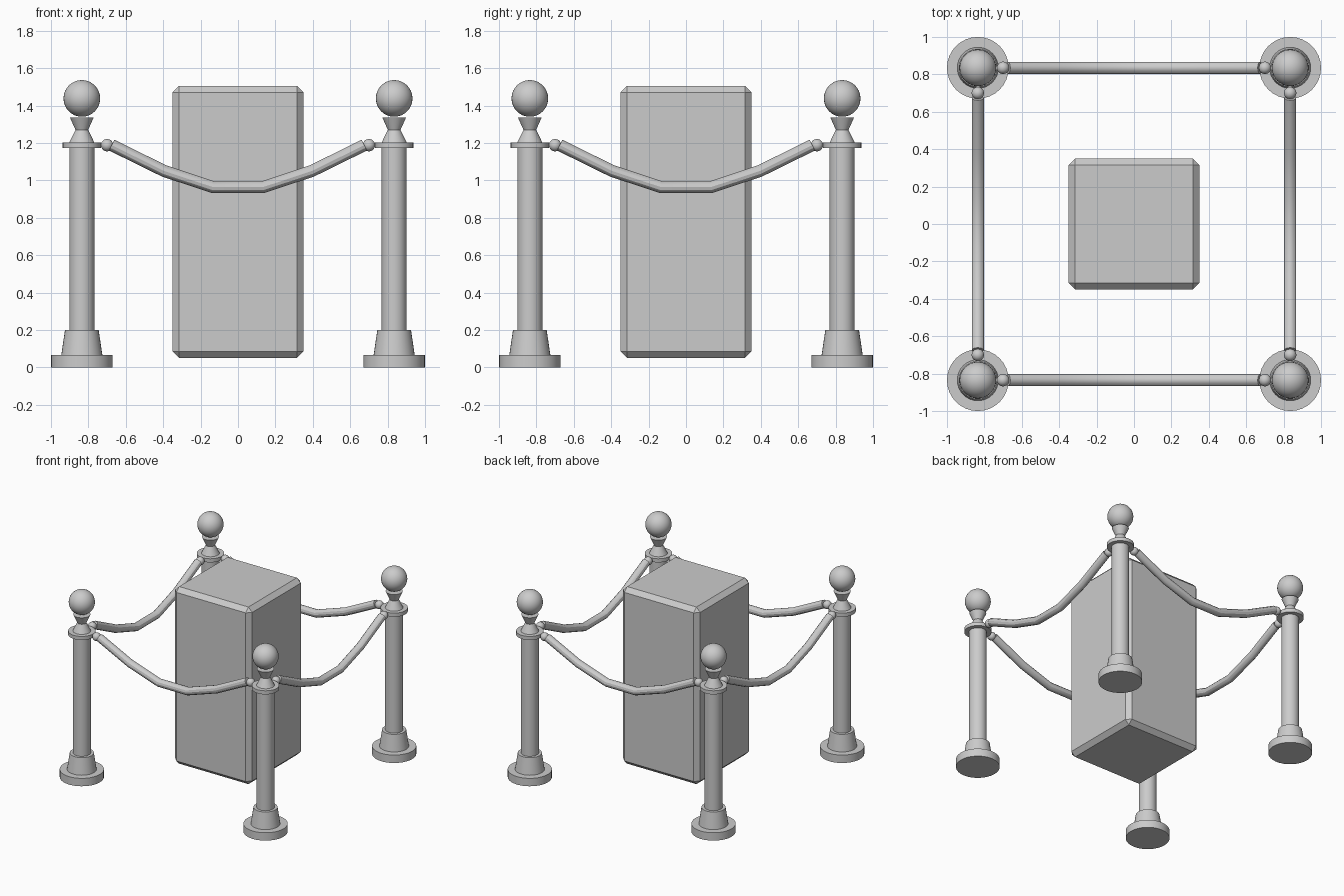
import bpy
import bmesh
from math import pi, radians
from mathutils import Matrix, Vector

cube = bpy.data.objects.get("Cube")
if cube:
    bpy.data.objects.remove(cube, do_unlink=True)

grey = bpy.data.materials.new("plain_grey")
grey.use_nodes = True
COLOUR = (0.6, 0.6, 0.6, 1)
grey.diffuse_color = COLOUR
grey.node_tree.nodes["Principled BSDF"].inputs["Base Color"].default_value = COLOUR

POST = 0.835


def finish(name, bm, smooth=True):
    """Turn a bmesh into a shaded, coloured object."""
    mesh = bpy.data.meshes.new(name)
    bmesh.ops.recalc_face_normals(bm, faces=bm.faces)
    bm.to_mesh(mesh)
    bm.free()
    obj = bpy.data.objects.new(name, mesh)
    bpy.context.collection.objects.link(obj)
    mesh.materials.append(grey)
    if smooth:
        bpy.ops.object.select_all(action="DESELECT")
        obj.select_set(True)
        bpy.context.view_layer.objects.active = obj
        bpy.ops.object.shade_smooth_by_angle(angle=radians(30))
    return obj


def lathe(name, profile, x, y):
    """Revolve (radius, height) points around a vertical axis."""
    bm = bmesh.new()
    verts = [bm.verts.new((r, 0, z)) for r, z in profile]
    edges = [bm.edges.new(pair) for pair in zip(verts, verts[1:])]
    bmesh.ops.spin(bm, geom=verts + edges, cent=(0, 0, 0), axis=(0, 0, 1),
                   angle=2 * pi, steps=32)
    bmesh.ops.remove_doubles(bm, verts=bm.verts, dist=0.0001)
    bmesh.ops.translate(bm, verts=bm.verts, vec=(x, y, 0))
    return finish(name, bm)


def ball(name, radius, location):
    bm = bmesh.new()
    bmesh.ops.create_uvsphere(bm, u_segments=32, v_segments=16, radius=radius,
                              matrix=Matrix.Translation(location))
    return finish(name, bm)


def rope(name, turn):
    """Sagging rope along one side, swept as a round tube."""
    half = [(0.675, 1.188), (0.395, 1.05), (0.132, 0.963)]
    path = [(-x, z) for x, z in half] + half[::-1]
    curve = bpy.data.curves.new(name, "CURVE")
    curve.dimensions = "3D"
    curve.bevel_depth = 0.032
    curve.bevel_resolution = 4
    curve.use_fill_caps = True
    spline = curve.splines.new("POLY")
    spline.points.add(len(path) - 1)
    for point, (x, z) in zip(spline.points, path):
        point.co = (*(turn @ Vector((x, -POST, z))), 1)
    helper = bpy.data.objects.new(name + "_path", curve)
    bpy.context.collection.objects.link(helper)
    bpy.context.view_layer.update()
    mesh = bpy.data.meshes.new_from_object(
        helper.evaluated_get(bpy.context.evaluated_depsgraph_get()))
    bm = bmesh.new()
    bm.from_mesh(mesh)
    bmesh.ops.remove_doubles(bm, verts=bm.verts, dist=0.0001)
    bpy.data.objects.remove(helper, do_unlink=True)
    bpy.data.meshes.remove(mesh)
    return finish(name, bm)


# Chamfered display block
bm = bmesh.new()
bmesh.ops.create_cube(bm, size=1)
bmesh.ops.scale(bm, verts=bm.verts, vec=(0.7, 0.7, 1.455))
bmesh.ops.translate(bm, verts=bm.verts, vec=(0, 0, 0.7775))
bmesh.ops.bevel(bm, geom=bm.edges[:], offset=0.035, segments=1, affect="EDGES")
finish("display_block", bm, smooth=False)

# Four corner posts
for side, sx in (("right", -1), ("left", 1)):
    for end, sy in (("front", -1), ("back", 1)):
        x, y = sx * POST, sy * POST
        tag = f"{end}_{side}_"
        lathe(tag + "base", [(0, 0), (0.165, 0), (0.165, 0.065), (0.11, 0.065),
                             (0.09, 0.2), (0, 0.2)], x, y)
        lathe(tag + "pole", [(0, 0.19), (0.067, 0.19), (0.067, 1.18),
                             (0, 1.18)], x, y)
        lathe(tag + "collar", [(0, 1.172), (0.102, 1.172), (0.102, 1.202),
                               (0, 1.202)], x, y)
        lathe(tag + "neck", [(0, 1.2), (0.068, 1.2), (0.034, 1.27),
                             (0.064, 1.337), (0, 1.337)], x, y)
        ball(tag + "finial", 0.098, (x, y, 1.438))

# Ropes with a joint ball at each end
for i, side in enumerate(("front", "left", "back", "right")):
    turn = Matrix.Rotation(i * pi / 2, 3, "Z")
    rope(side + "_rope", turn)
    for j, sx in enumerate((-1, 1)):
        ball(f"{side}_rope_joint_{j + 1}", 0.033,
             turn @ Vector((sx * 0.7, -POST, 1.188)))
